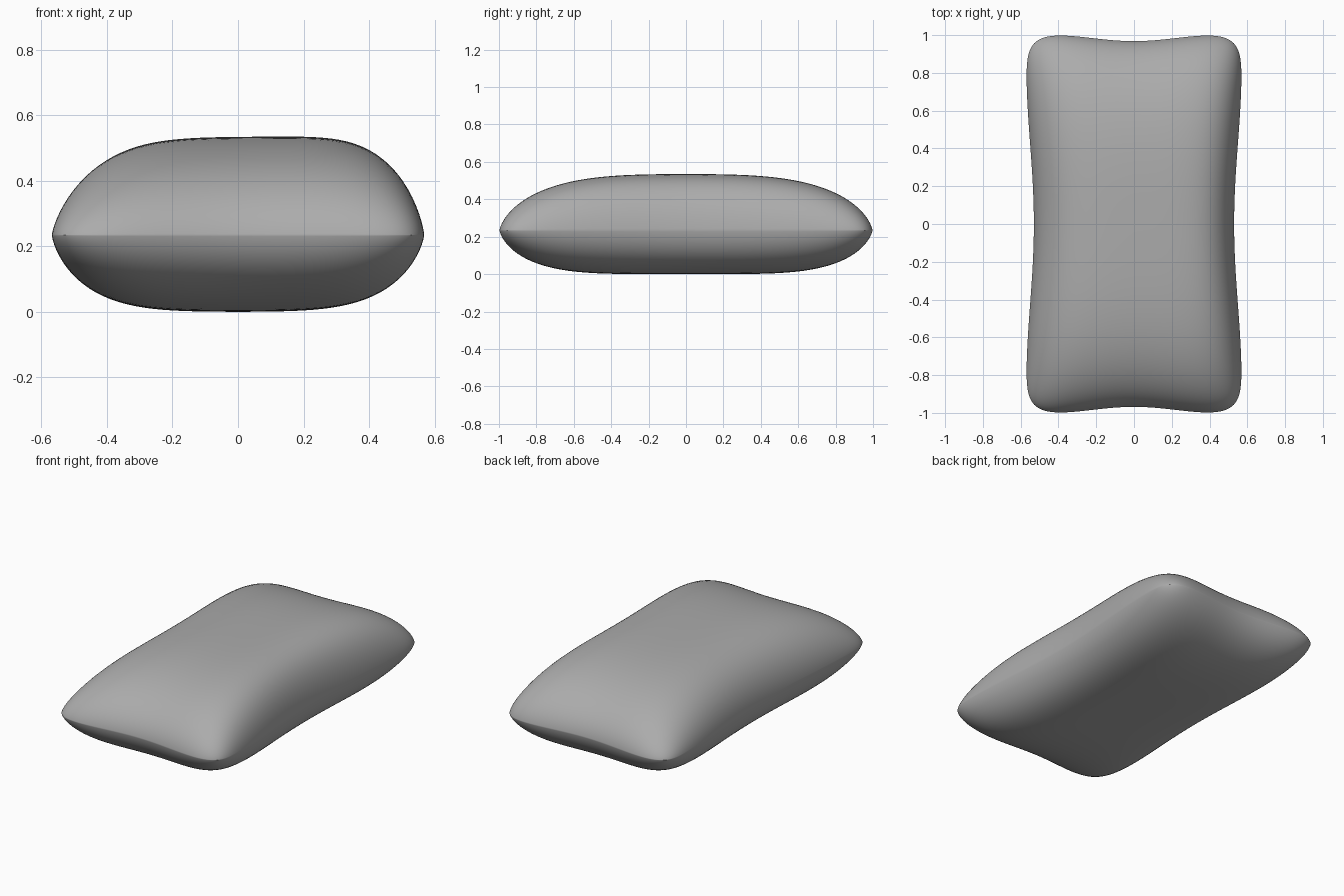
import bpy, bmesh, math

if "Cube" in bpy.data.objects:
    bpy.data.objects.remove(bpy.data.objects["Cube"])

NX, NY = 56, 80            # grid resolution
W, L = 0.57, 1.0           # half width, half length
SEAM = 0.234
EDGE = 0.12                # how pointed the seam is


def bulge(t, power, dome=0.0):
    """Puffed profile from 1 in the middle to 0 at a pointed edge."""
    s = max(0.0, 1 - abs(t) ** power)
    h = (math.sqrt(s + EDGE ** 2) - EDGE) / (math.sqrt(1 + EDGE ** 2) - EDGE)
    return h * (1 - dome * t * t)


def outline(u, v):
    """Square coordinates to a rounded rectangle with pinched sides."""
    x = u * W * (1 - 0.07 * abs(v) ** 20)
    y = v * L * (1 - 0.045 * abs(u) ** 11.7)
    px = 0.5 + 0.5 * math.cos(math.pi * min(1, abs(y) / 0.85))
    py = 0.5 + 0.5 * math.cos(math.pi * min(1, abs(x) / 0.44))
    return x * (1 - 0.07 * px), y * (1 - 0.032 * py)


def top(u, v):
    # Fuller on the right than on the left
    across = bulge(u, 4.2, 0.1) if u < 0 else bulge(u, 5)
    return SEAM + 0.3 * across * (1 + 0.015 * u) * bulge(v, 3.8, 0.1)


def bottom(u, v):
    return SEAM - SEAM * bulge(u, 4.6, 0.08) * bulge(v, 4.7)


def spaced(i, n):
    # Denser toward the seam
    return math.sin(math.pi / 2 * (2 * i / n - 1))


# Two puffed panels that meet at the seam
bm = bmesh.new()
for height, flip in ((top, False), (bottom, True)):
    rows = []
    for j in range(NY + 1):
        v = spaced(j, NY)
        row = []
        for i in range(NX + 1):
            u = spaced(i, NX)
            row.append(bm.verts.new((*outline(u, v), height(u, v))))
        rows.append(row)
    for j in range(NY):
        for i in range(NX):
            q = [rows[j][i], rows[j][i + 1], rows[j + 1][i + 1], rows[j + 1][i]]
            bm.faces.new(q[::-1] if flip else q)
bmesh.ops.remove_doubles(bm, verts=bm.verts, dist=1e-5)

mesh = bpy.data.meshes.new("pillow")
bm.to_mesh(mesh)
bm.free()
pillow = bpy.data.objects.new("pillow", mesh)
bpy.context.collection.objects.link(pillow)

# Darker grey cloth
cloth = bpy.data.materials.new("cloth")
cloth.diffuse_color = (0.41, 0.41, 0.41, 1)
cloth.use_nodes = True
cloth.node_tree.nodes["Principled BSDF"].inputs["Base Color"].default_value = cloth.diffuse_color
mesh.materials.append(cloth)

bpy.context.view_layer.objects.active = pillow
pillow.select_set(True)
bpy.ops.object.shade_smooth_by_angle(angle=math.radians(40))
